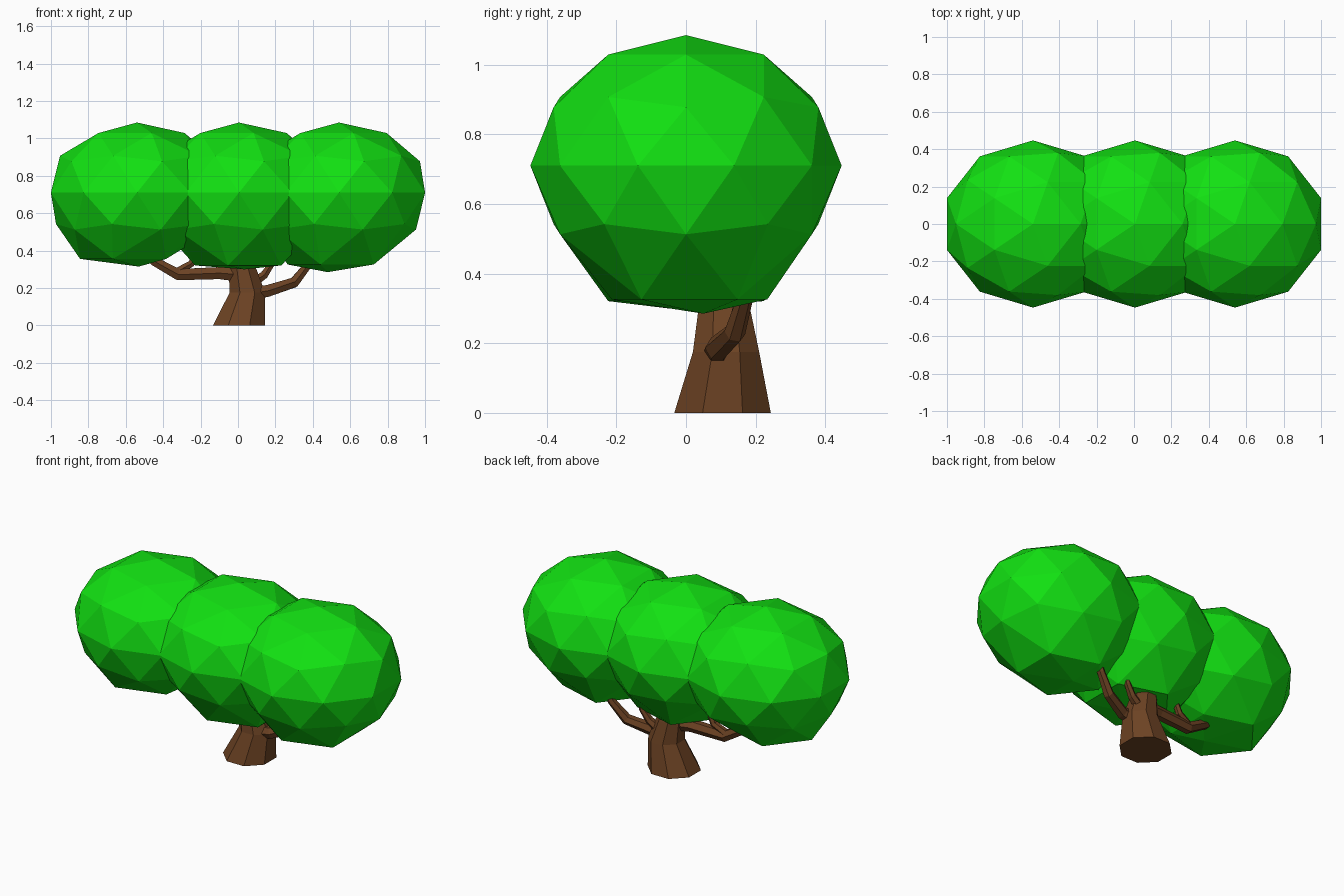
import bpy, bmesh, math
from mathutils import Vector

if "Cube" in bpy.data.objects:
    bpy.data.objects.remove(bpy.data.objects["Cube"])


def material(name, color):
    m = bpy.data.materials.new(name)
    m.diffuse_color = color
    m.use_nodes = True
    m.node_tree.nodes["Principled BSDF"].inputs["Base Color"].default_value = m.diffuse_color
    return m


LEAF = material("leaf_green", (0.006, 0.75, 0.006, 1))
BARK = material("bark_brown", (0.15, 0.055, 0.017, 1))


def finish(bm, name, mat):
    bmesh.ops.recalc_face_normals(bm, faces=bm.faces[:])
    me = bpy.data.meshes.new(name)
    bm.to_mesh(me)
    bm.free()
    me.materials.append(mat)
    ob = bpy.data.objects.new(name, me)
    bpy.context.collection.objects.link(ob)
    return ob


def foliage(name, x, ring_shift, pole_shift):
    """Faceted ball whose underside cap is pulled a little out of shape."""
    bm = bmesh.new()
    bmesh.ops.create_icosphere(bm, subdivisions=2, radius=1)
    for v in bm.verts:
        z = v.co.z
        v.co = Vector((x + v.co.x * 0.484, v.co.y * 0.447, 0.71 + z * 0.375))
        if z < -0.95:
            v.co += Vector(pole_shift)
        elif z < -0.8:
            v.co += Vector(ring_shift)
    return finish(bm, name, LEAF)


def limb(name, path, sides, flat=False):
    """Tapered faceted tube; path holds (x, y, z, radius)."""
    bm = bmesh.new()
    pts = [Vector(p[:3]) for p in path]
    rings = []
    for i, p in enumerate(pts):
        t = pts[min(i + 1, len(pts) - 1)] - pts[max(i - 1, 0)]
        if flat:
            t = Vector((0, 0, 1))
        t.normalize()
        u = Vector((0, 1, 0)).cross(t).normalized()
        w = t.cross(u)
        ring = []
        for k in range(sides):
            a = 2 * math.pi * (k + 0.5) / sides
            ring.append(bm.verts.new(p + (u * math.cos(a) + w * math.sin(a)) * path[i][3]))
        rings.append(ring)
    for a, b in zip(rings, rings[1:]):
        for k in range(sides):
            j = (k + 1) % sides
            bm.faces.new((a[k], a[j], b[j], b[k]))
    bm.faces.new(rings[0][::-1])
    bm.faces.new(rings[-1])
    return finish(bm, name, BARK)


# Three overlapping leaf clumps
foliage("left_foliage", -0.54, (-0.05, 0, -0.035), (0.01, -0.03, -0.02))
foliage("middle_foliage", 0.005, (0.02, 0, -0.07), (0.03, -0.05, -0.035))
foliage("right_foliage", 0.54, (-0.02, 0.01, -0.065), (-0.06, 0.05, -0.05))

# Trunk, leaning slightly, ending inside the middle clump
limb("trunk", [(0.005, 0.105, 0, 0.15), (0.05, 0.115, 0.175, 0.103),
               (0.025, 0.11, 0.30, 0.08), (0.0, 0.10, 0.40, 0.06)], 8, flat=True)

# Left branch with its fork
limb("left_branch", [(0.03, 0.10, 0.27, 0.045), (-0.10, 0.09, 0.28, 0.037),
                     (-0.32, 0.08, 0.272, 0.035), (-0.45, 0.07, 0.345, 0.028),
                     (-0.52, 0.06, 0.42, 0.02)], 6)
limb("left_fork", [(-0.33, 0.08, 0.285, 0.024), (-0.25, 0.09, 0.33, 0.021),
                   (-0.21, 0.09, 0.42, 0.016)], 6)

# Right branch and small inner branch
limb("right_branch", [(0.07, 0.09, 0.17, 0.04), (0.16, 0.09, 0.185, 0.036),
                      (0.30, 0.14, 0.23, 0.031), (0.38, 0.17, 0.33, 0.023),
                      (0.42, 0.18, 0.41, 0.018)], 6)
limb("inner_branch", [(0.07, 0.14, 0.22, 0.03), (0.14, 0.15, 0.27, 0.024),
                      (0.18, 0.16, 0.33, 0.019), (0.20, 0.16, 0.41, 0.015)], 6)
